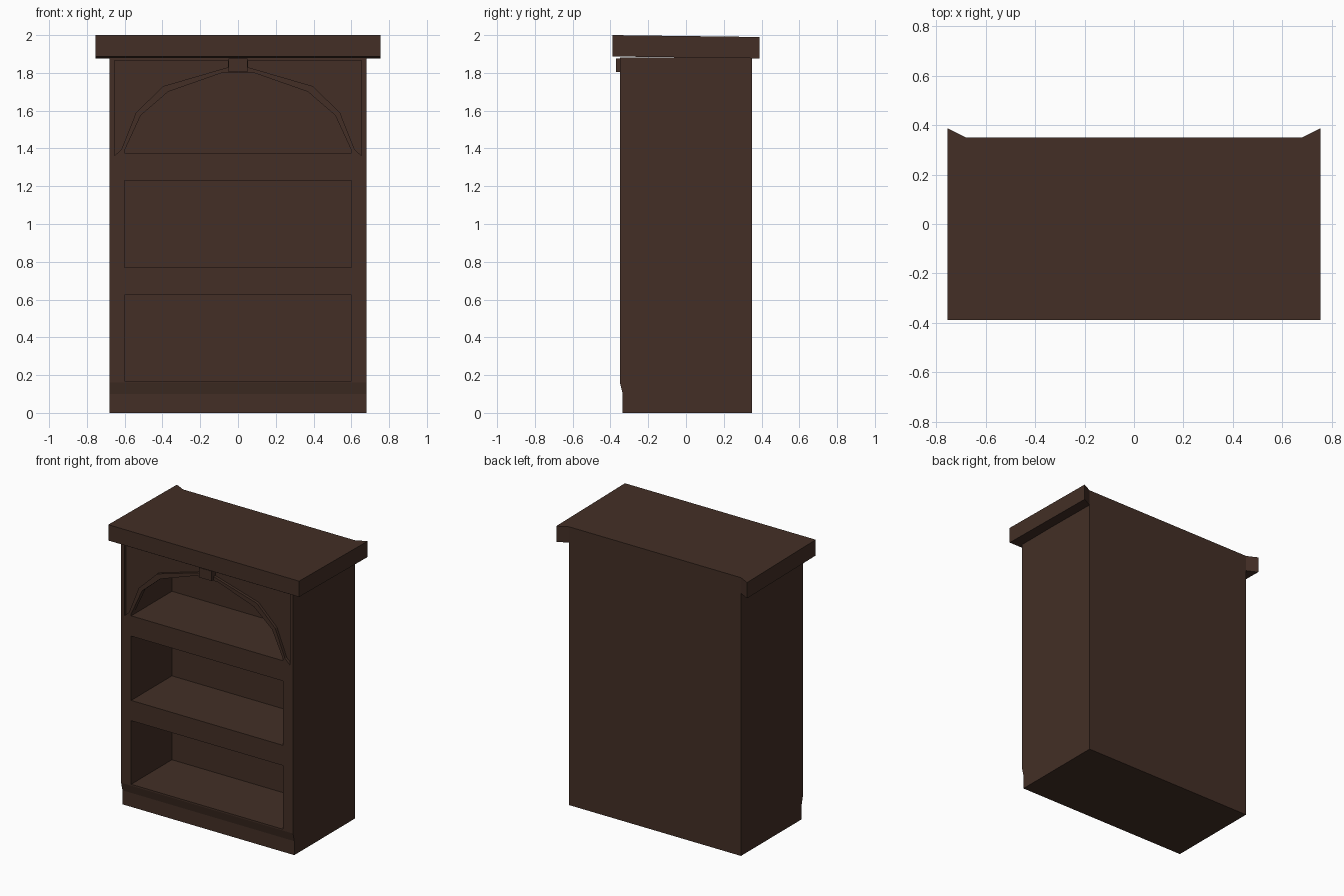
import bpy, bmesh
from mathutils import Vector

if "Cube" in bpy.data.objects:
    bpy.data.objects.remove(bpy.data.objects["Cube"])

wood = bpy.data.materials.new("dark_brown_wood")
wood.diffuse_color = (0.056, 0.028, 0.019, 1)
wood.use_nodes = True
wood.node_tree.nodes["Principled BSDF"].inputs["Base Color"].default_value = wood.diffuse_color


def prism(name, pts, offset):
    """Extrude a closed outline of 3D points along an offset."""
    bm = bmesh.new()
    face = bm.faces.new([bm.verts.new(p) for p in pts])
    ext = bmesh.ops.extrude_face_region(bm, geom=[face])
    moved = [v for v in ext["geom"] if isinstance(v, bmesh.types.BMVert)]
    bmesh.ops.translate(bm, verts=moved, vec=Vector(offset))
    bmesh.ops.recalc_face_normals(bm, faces=bm.faces)
    me = bpy.data.meshes.new(name)
    bm.to_mesh(me)
    bm.free()
    me.materials.append(wood)
    ob = bpy.data.objects.new(name, me)
    bpy.context.collection.objects.link(ob)
    return ob


def front_prism(name, xz, y0, y1):
    return prism(name, [(x, y0, z) for x, z in xz], (0, y1 - y0, 0))


def rect(x0, x1, z0, z1):
    return [(x0, z0), (x1, z0), (x1, z1), (x0, z1)]


def cut(target, cutter):
    cutter.hide_render = True
    mod = target.modifiers.new("cut", "BOOLEAN")
    mod.operation = "DIFFERENCE"
    mod.solver = "EXACT"
    mod.object = cutter
    bpy.context.view_layer.objects.active = target
    bpy.ops.object.modifier_apply(modifier=mod.name)
    bpy.data.objects.remove(cutter)


# case: side profile with a set-back plinth
side = [(-0.335, 0), (0.35, 0), (0.35, 1.882), (-0.35, 1.882),
        (-0.35, 0.16), (-0.335, 0.10)]
case = prism("case", [(-0.68, y, z) for y, z in side], (1.36, 0, 0))

# shelf compartments
BACK = 0.11
for z0, z1 in ((0.17, 0.625), (0.77, 1.23)):
    cut(case, front_prism("shelf_cutter", rect(-0.6, 0.6, z0, z1), -0.5, BACK))
# top compartment behind the arched front
cut(case, front_prism("top_shelf_cutter", rect(-0.6, 0.6, 1.375, 1.83), -0.31, BACK))
half = [(-0.6, 1.375), (-0.6, 1.39), (-0.515, 1.575), (-0.37, 1.70), (-0.085, 1.80)]
arch = half + [(-x, z) for x, z in reversed(half)]
cut(case, front_prism("arch_cutter", arch, -0.5, -0.30))

# recessed spandrel panels either side of the arch
panel = [(-0.655, 1.865), (-0.655, 1.36), (-0.617, 1.395), (-0.54, 1.59),
         (-0.395, 1.73), (-0.052, 1.83), (-0.052, 1.865)]
for s in (1, -1):
    cut(case, front_prism("spandrel_cutter", [(s * x, z) for x, z in panel], -0.5, -0.33))

# keystone block
front_prism("keystone", rect(-0.05, 0.05, 1.805, 1.875), -0.37, -0.34)

# crown moulding: mitred ends at the back, slightly tilted
plan = [(-0.755, -0.388), (0.755, -0.388), (0.755, 0.388),
        (0.68, 0.35), (-0.68, 0.35), (-0.755, 0.388)]
prism("crown", [(x, y, 2.0 - (y + 0.388) * 0.013) for x, y in plan], (0, 0, -0.113))
